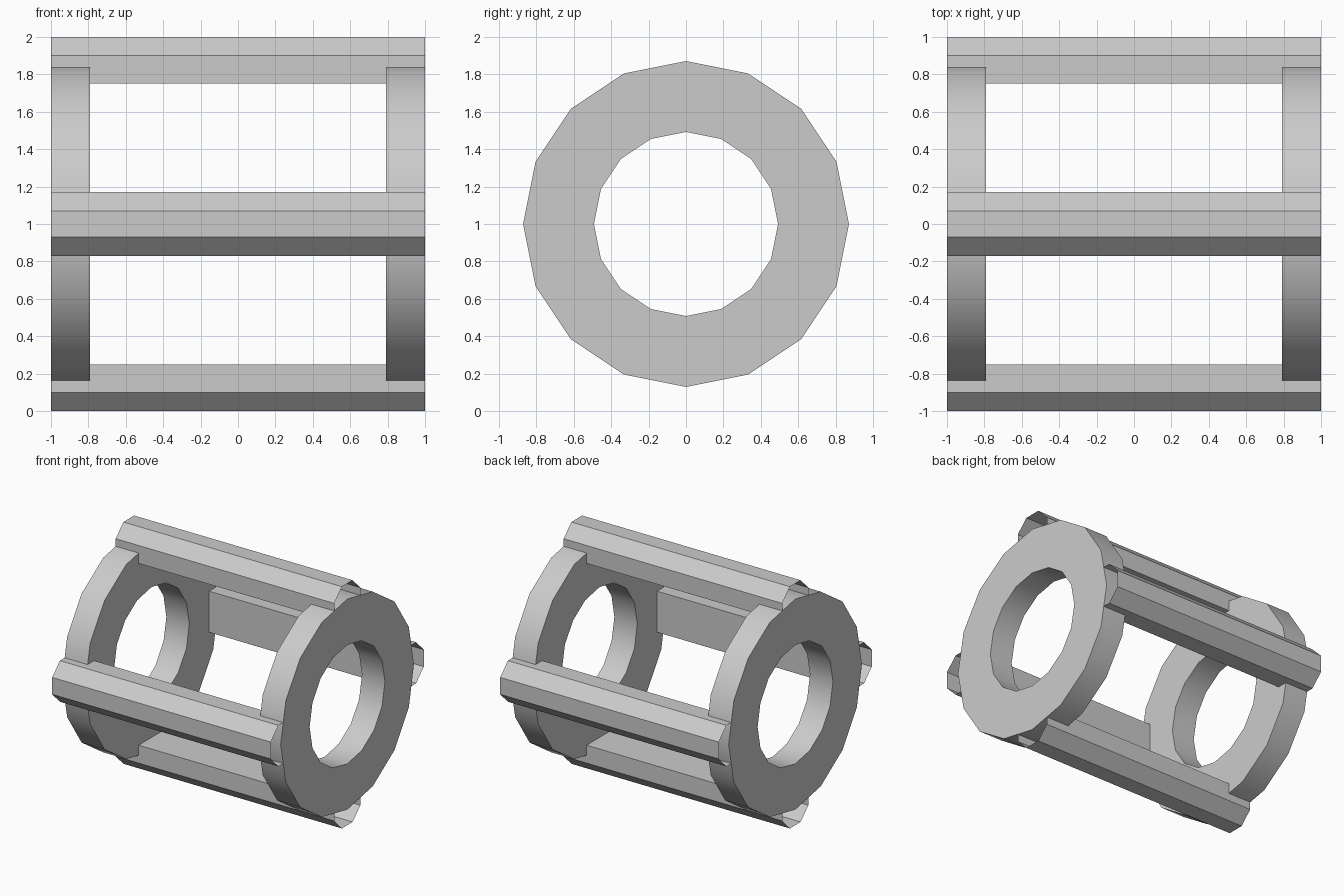
import bpy, bmesh, math

if "Cube" in bpy.data.objects:
    bpy.data.objects.remove(bpy.data.objects["Cube"])

R_OUT, R_IN, SIDES = 0.871, 0.492, 16
CENTRE_Z = 1.0


def make_object(name, bm):
    bmesh.ops.recalc_face_normals(bm, faces=bm.faces)
    mesh = bpy.data.meshes.new(name)
    bm.to_mesh(mesh)
    bm.free()
    obj = bpy.data.objects.new(name, mesh)
    bpy.context.collection.objects.link(obj)
    return obj


def bridge(bm, a, b):
    for i in range(len(a)):
        j = (i + 1) % len(a)
        bm.faces.new((a[i], a[j], b[j], b[i]))


def end_ring(name, x0, x1):
    bm = bmesh.new()
    loops = []
    for x, r in ((x0, R_OUT), (x1, R_OUT), (x1, R_IN), (x0, R_IN)):
        angles = [2 * math.pi * i / SIDES for i in range(SIDES)]
        loops.append([bm.verts.new((x, r * math.cos(a), CENTRE_Z + r * math.sin(a)))
                      for a in angles])
    for i in range(4):
        bridge(bm, loops[i], loops[(i + 1) % 4])
    obj = make_object(name, bm)
    bpy.context.view_layer.objects.active = obj
    obj.select_set(True)
    bpy.ops.object.shade_smooth_by_angle(angle=math.radians(30))
    obj.select_set(False)


def bar(name, angle):
    # Chamfered channel with a flat inner side and open ends
    profile = [(-0.17, 0.752), (-0.17, 0.90), (-0.07, 1.0),
               (0.07, 1.0), (0.17, 0.90), (0.17, 0.752)]
    c, s = math.cos(angle), math.sin(angle)
    bm = bmesh.new()
    loops = [[bm.verts.new((x, t * c - r * s, CENTRE_Z + t * s + r * c))
              for t, r in profile] for x in (-1, 1)]
    bridge(bm, loops[0], loops[1])
    make_object(name, bm)


# Two end rings
end_ring("left_ring", -1.0, -0.79)
end_ring("right_ring", 0.79, 1.0)

# Four long bars around the rings
for i, side in enumerate(("top", "front", "bottom", "back")):
    bar(side + "_bar", i * math.pi / 2)
